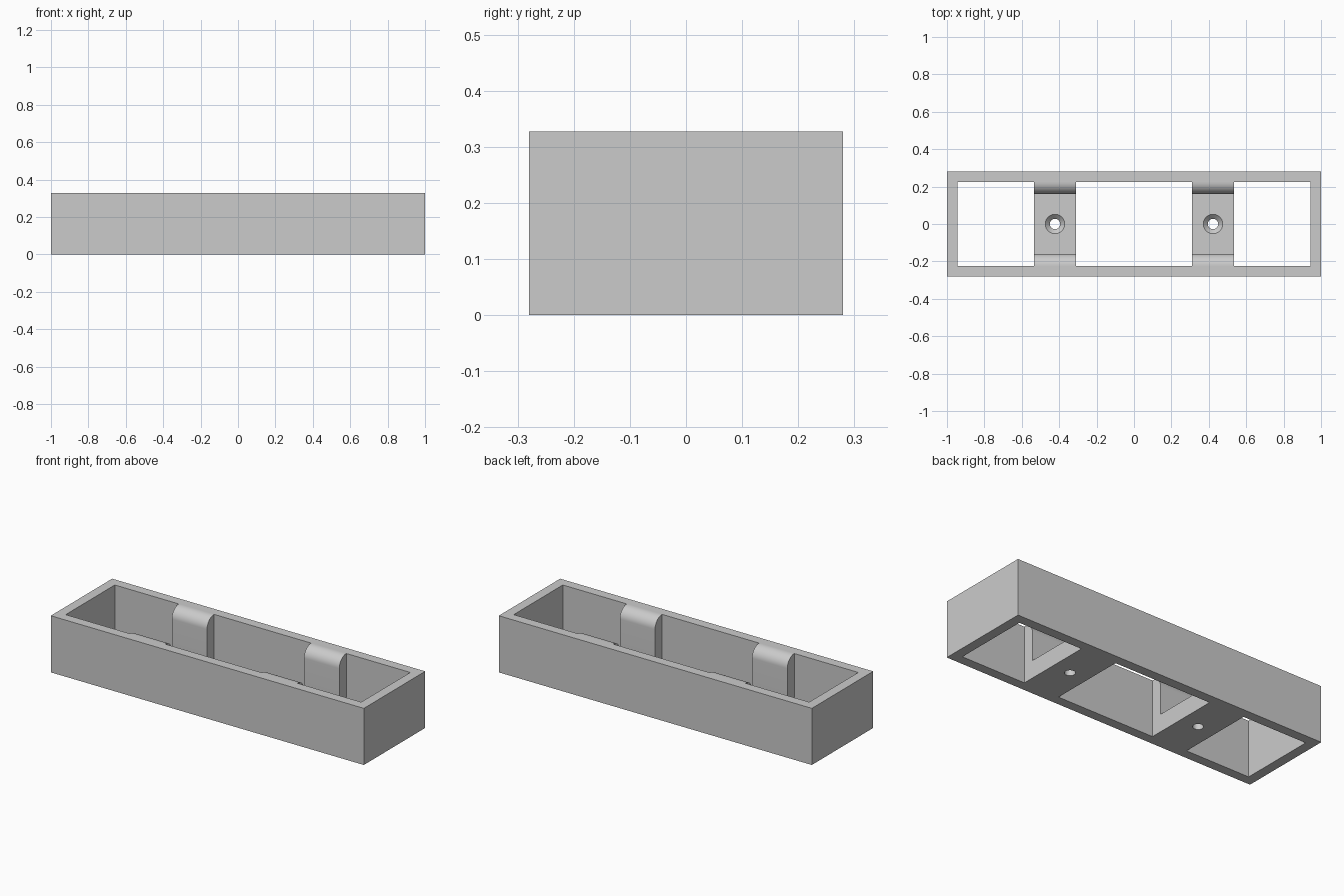
import bpy, bmesh, math
from mathutils import Matrix

cube = bpy.data.objects.get("Cube")
if cube:
    bpy.data.objects.remove(cube, do_unlink=True)

LENGTH, DEPTH, HEIGHT, WALL = 2.0, 0.56, 0.327, 0.056
BRACKET_X, BRACKET_W = 0.4225, 0.225
FLOOR, ROUND = 0.102, 0.064
HOLE_R, SINK_R = 0.028, 0.052

grey = bpy.data.materials.new("plain grey")
grey.use_nodes = True
GREY = (0.6, 0.6, 0.6, 1)
grey.diffuse_color = GREY
grey.node_tree.nodes["Principled BSDF"].inputs["Base Color"].default_value = GREY


def make_object(name, bm):
    bmesh.ops.recalc_face_normals(bm, faces=bm.faces)
    mesh = bpy.data.meshes.new(name)
    bm.to_mesh(mesh)
    bm.free()
    obj = bpy.data.objects.new(name, mesh)
    mesh.materials.append(grey)
    bpy.context.collection.objects.link(obj)
    return obj


def extrude(bm, vector):
    result = bmesh.ops.extrude_face_region(bm, geom=bm.faces[:])
    verts = [g for g in result["geom"] if isinstance(g, bmesh.types.BMVert)]
    bmesh.ops.translate(bm, verts=verts, vec=vector)


def rectangle(bm, hx, hy):
    return [bm.verts.new((sx * hx, sy * hy, 0))
            for sx, sy in ((-1, -1), (1, -1), (1, 1), (-1, 1))]


# Open rectangular frame
bm = bmesh.new()
outer = rectangle(bm, LENGTH / 2, DEPTH / 2)
inner = rectangle(bm, LENGTH / 2 - WALL, DEPTH / 2 - WALL)
for i in range(4):
    j = (i + 1) % 4
    bm.faces.new((outer[i], outer[j], inner[j], inner[i]))
extrude(bm, (0, 0, HEIGHT))
make_object("frame", bm)


# U-shaped bracket whose arms round over from the rim
def make_bracket(name, x):
    wall_y = DEPTH / 2 - WALL
    arm = [(wall_y, 0)]
    for i in range(17):
        a = math.pi / 2 * (1 + i / 16)
        arm.append((wall_y + ROUND * math.cos(a),
                    HEIGHT - ROUND + ROUND * math.sin(a)))
    arm.append((wall_y - ROUND, FLOOR))
    profile = arm + [(-y, z) for y, z in reversed(arm)]
    bm = bmesh.new()
    bm.faces.new([bm.verts.new((x - BRACKET_W / 2, y, z)) for y, z in profile])
    extrude(bm, (BRACKET_W, 0, 0))
    return make_object(name, bm)


# Countersunk screw hole, turned from a half profile
def make_hole_cutter(x):
    sink = SINK_R - HOLE_R
    profile = [(0, -0.05), (HOLE_R, -0.05), (HOLE_R, FLOOR - sink),
               (SINK_R, FLOOR), (SINK_R, FLOOR + 0.03), (0, FLOOR + 0.03)]
    bm = bmesh.new()
    verts = [bm.verts.new((r, 0, z)) for r, z in profile]
    edges = [bm.edges.new(pair) for pair in zip(verts, verts[1:])]
    bmesh.ops.spin(bm, geom=verts + edges, cent=(0, 0, 0), axis=(0, 0, 1),
                   angle=math.tau, steps=40)
    bmesh.ops.remove_doubles(bm, verts=bm.verts, dist=0.0001)
    bmesh.ops.transform(bm, matrix=Matrix.Translation((x, 0, 0)), verts=bm.verts)
    cutter = make_object("hole_cutter", bm)
    cutter.hide_render = True
    return cutter


for side, sign in (("left", 1), ("right", -1)):
    bracket = make_bracket(side + "_bracket", sign * BRACKET_X)
    cutter = make_hole_cutter(sign * BRACKET_X)
    mod = bracket.modifiers.new("screw hole", 'BOOLEAN')
    mod.object = cutter
    mod.operation = 'DIFFERENCE'
    mod.solver = 'EXACT'
    bpy.ops.object.select_all(action='DESELECT')
    bracket.select_set(True)
    bpy.context.view_layer.objects.active = bracket
    bpy.ops.object.modifier_apply(modifier=mod.name)
    bpy.data.objects.remove(cutter, do_unlink=True)
    bpy.ops.object.shade_smooth_by_angle(angle=math.radians(30))
